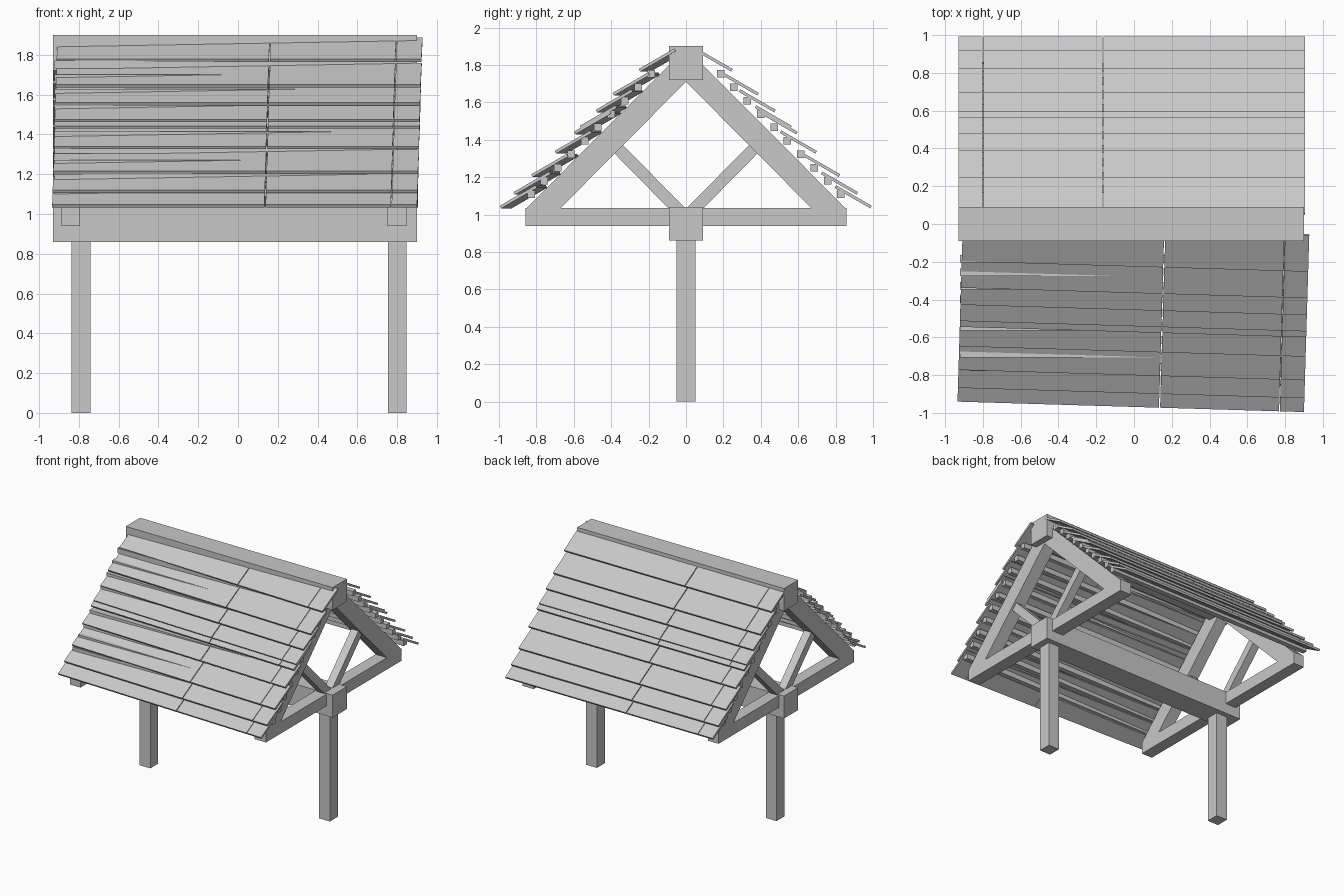
import bpy
import math
from mathutils import Matrix

if "Cube" in bpy.data.objects:
    bpy.data.objects.remove(bpy.data.objects["Cube"])

mat = bpy.data.materials.new("plain grey wood")
mat.diffuse_color = (0.58, 0.58, 0.58, 1.0)
mat.use_nodes = True
mat.node_tree.nodes["Principled BSDF"].inputs["Base Color"].default_value = mat.diffuse_color


def prism(name, profile, x0, x1):
    """Extrude a (y, z) profile along x."""
    n = len(profile)
    area = sum(profile[i][0] * profile[(i + 1) % n][1] - profile[(i + 1) % n][0] * profile[i][1]
               for i in range(n))
    if area < 0:
        profile = profile[::-1]
    verts = [(x, y, z) for x in (x0, x1) for y, z in profile]
    faces = [tuple(reversed(range(n))), tuple(range(n, 2 * n))]
    faces += [(i, (i + 1) % n, n + (i + 1) % n, n + i) for i in range(n)]
    mesh = bpy.data.meshes.new(name)
    mesh.from_pydata(verts, [], faces)
    mesh.materials.append(mat)
    obj = bpy.data.objects.new(name, mesh)
    bpy.context.collection.objects.link(obj)
    return obj


def box(name, x0, x1, y0, y1, z0, z1):
    return prism(name, [(y0, z0), (y1, z0), (y1, z1), (y0, z1)], x0, x1)


# Ridge beam and lower beam
box("ridge_beam", -0.93, 0.90, -0.09, 0.09, 1.72, 1.90)
box("lower_beam", -0.93, 0.90, -0.09, 0.09, 0.86, 1.04)

# Posts
box("left_post", -0.837, -0.741, -0.05, 0.05, 0, 0.87)
box("right_post", 0.753, 0.848, -0.05, 0.05, 0, 0.87)

# Trusses: tie beam, rafters and struts at each end
for side, x0, x1 in (("left", -0.888, -0.794), ("right", 0.748, 0.848)):
    box(side + "_tie_beam", x0, x1, -0.857, 0.857, 0.94, 1.035)
    xm = (x0 + x1) / 2
    for face, s in (("front", -1), ("back", 1)):
        rafter = [(0.675, 1.03), (0.857, 1.03), (0.04, 1.85), (0, 1.85), (0, 1.71)]
        strut = [(0.0, 1.03), (0.09, 1.03), (0.42, 1.365), (0.375, 1.41)]
        prism(f"{side}_{face}_rafter", [(s * y, z) for y, z in rafter], x0, x1)
        prism(f"{side}_{face}_strut", [(s * y, z) for y, z in strut], xm - 0.032, xm + 0.032)

# Battens under the roof boards
for face, s in (("front", -1), ("back", 1)):
    for i in range(10):
        y = 0.185 + i * 0.0715
        z = 1.937 - y
        box(f"{face}_batten_{i + 1}", -0.922, 0.90,
            s * y - 0.02, s * y + 0.02, z - 0.02, z + 0.02)

# Roof boards: nine overlapping rows of three boards; the front side is
# the back side turned half round and slightly skewed
ROWS = [0.993, 0.92, 0.825, 0.70, 0.597, 0.566, 0.48, 0.39, 0.25]
SPANS = [(-0.93, -0.802), (-0.798, -0.168), (-0.162, 0.905)]
ANGLE, LENGTH, THICK = math.radians(30), 0.22, 0.016
c, s = math.cos(ANGLE), math.sin(ANGLE)
skew = Matrix.Rotation(math.pi - 0.03, 4, 'Z')
skew = Matrix.Translation((0, 0.025, 0)) @ skew
for face in ("back", "front"):
    for r, y in enumerate(ROWS):
        z = 2.04 - y - (0.012 if r == 8 else 0)
        profile = [(y, z), (y - LENGTH * c, z + LENGTH * s),
                   (y - LENGTH * c - THICK * s, z + LENGTH * s - THICK * c),
                   (y - THICK * s, z - THICK * c)]
        for k, (x0, x1) in enumerate(SPANS):
            board = prism(f"{face}_roof_board_{r + 1}_{k + 1}", profile, x0, x1)
            if face == "front":
                board.data.transform(skew)
